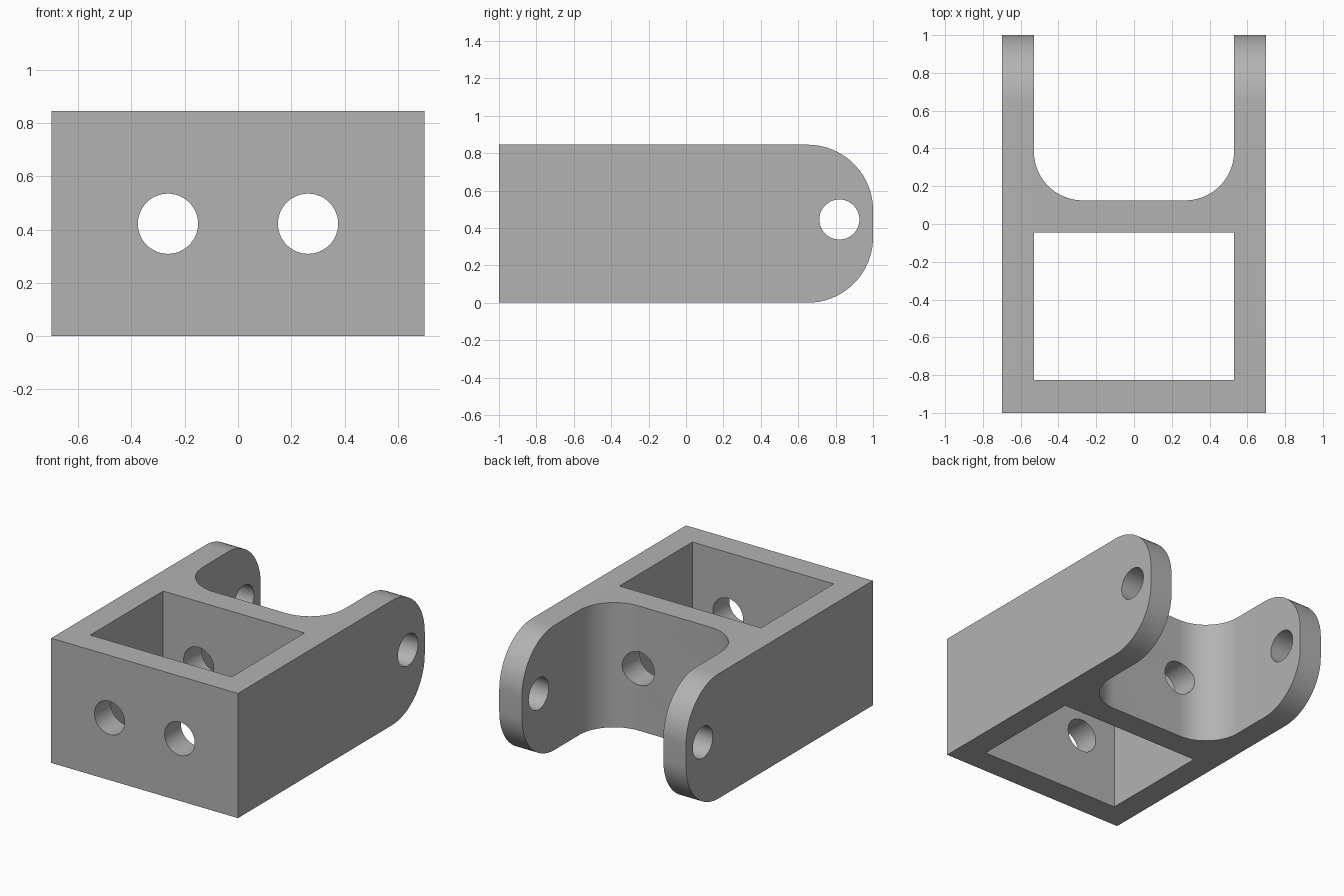
import bpy
import bmesh
import math
from mathutils import Vector

if "Cube" in bpy.data.objects:
    bpy.data.objects.remove(bpy.data.objects["Cube"], do_unlink=True)

HALF_W, HEIGHT = 0.70, 0.845      # outer block
INNER = 0.53                      # half width of the openings

grey = bpy.data.materials.new("plain grey")
grey.use_nodes = True
colour = (0.45, 0.45, 0.45, 1)
grey.diffuse_color = colour
grey.node_tree.nodes["Principled BSDF"].inputs["Base Color"].default_value = colour


def arc(cx, cy, r, start, end, steps=20):
    """Points on an arc, angles in degrees."""
    angles = [math.radians(start + (end - start) * i / steps) for i in range(steps + 1)]
    return [(cx + r * math.cos(a), cy + r * math.sin(a)) for a in angles]


def prism(name, outline, axis, low, high):
    """Extrude a 2D outline along x, y or z."""
    place = {"x": lambda u, v: Vector((low, u, v)),
             "y": lambda u, v: Vector((u, low, v)),
             "z": lambda u, v: Vector((u, v, low))}[axis]
    step = Vector([(high - low) * (axis == a) for a in "xyz"])
    bm = bmesh.new()
    face = bm.faces.new([bm.verts.new(place(u, v)) for u, v in outline])
    grown = bmesh.ops.extrude_face_region(bm, geom=[face], use_keep_orig=True)
    bmesh.ops.translate(bm, vec=step,
                        verts=[g for g in grown["geom"] if isinstance(g, bmesh.types.BMVert)])
    bmesh.ops.recalc_face_normals(bm, faces=bm.faces)
    mesh = bpy.data.meshes.new(name)
    bm.to_mesh(mesh)
    bm.free()
    mesh.materials.append(grey)
    obj = bpy.data.objects.new(name, mesh)
    bpy.context.collection.objects.link(obj)
    return obj


def circle(cx, cy, r):
    return arc(cx, cy, r, 0, 360, 48)[:-1]


# Block with rounded ends on the rear lugs
R = 0.35
side = [(-1, HEIGHT), (-1, 0)] + arc(1 - R, R, R, -90, 0) + arc(1 - R, HEIGHT - R, R, 0, 90)
bracket = prism("clevis_bracket", side, "x", -HALF_W, HALF_W)

# Openings: front pocket, filleted rear slot, pin hole and front bolt holes
F, SLOT_Y = 0.26, 0.125
pocket = [(-INNER, -0.825), (INNER, -0.825), (INNER, -0.045), (-INNER, -0.045)]
slot = ([(INNER, 1.2), (-INNER, 1.2)]
        + arc(-INNER + F, SLOT_Y + F, F, 180, 270)
        + arc(INNER - F, SLOT_Y + F, F, 270, 360))
cutters = [
    prism("pocket_cutter", pocket, "z", -0.2, 1.1),
    prism("slot_cutter", slot, "z", -0.2, 1.1),
    prism("pin_hole_cutter", circle(0.82, 0.445, 0.107), "x", -1, 1),
]
for label, sign in (("left", 1), ("right", -1)):
    cutters.append(prism(label + "_bolt_hole_cutter",
                         circle(sign * 0.263, 0.422, 0.113), "y", -1.2, 0.6))

bpy.ops.object.select_all(action="DESELECT")
bpy.context.view_layer.objects.active = bracket
bracket.select_set(True)
for cutter in cutters:
    cutter.hide_render = True
    cut = bracket.modifiers.new(cutter.name, "BOOLEAN")
    cut.operation = "DIFFERENCE"
    cut.solver = "EXACT"
    cut.object = cutter
    bpy.ops.object.modifier_apply(modifier=cut.name)
    bpy.data.objects.remove(cutter, do_unlink=True)

bpy.ops.object.shade_smooth_by_angle(angle=math.radians(30))
